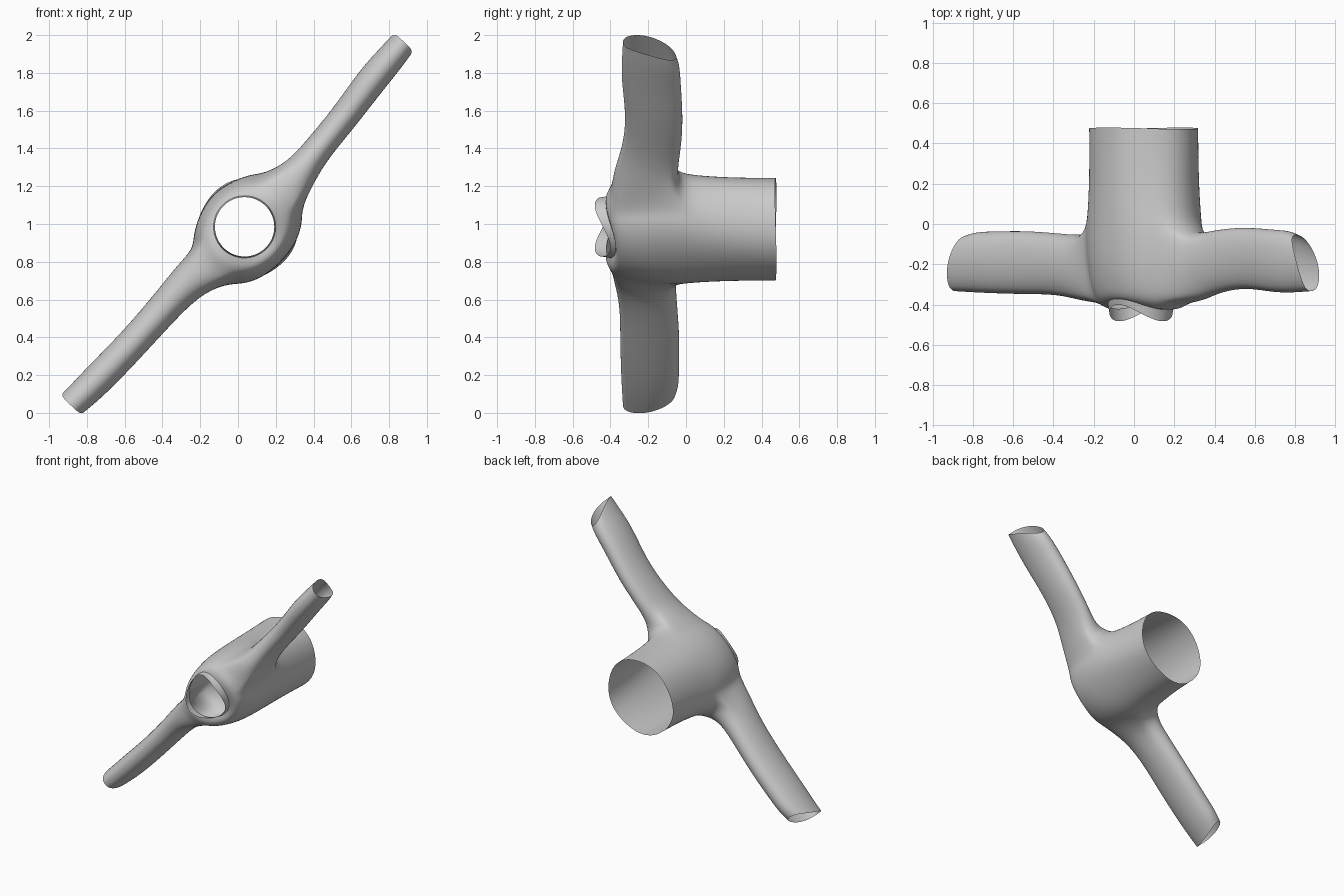
import bpy, bmesh, math
from mathutils import Vector

if "Cube" in bpy.data.objects:
    bpy.data.objects.remove(bpy.data.objects["Cube"])

N = 32                                   # segments round the torso
U = Vector((0.69, 0, 0.725)).normalized()    # along the sleeves
V = Vector((-U.z, 0, U.x))                   # across the cloth
C = Vector((0.05, 0, 0.975))                 # torso axis
NECK = Vector((0.035, 0, 0.985))             # neckline axis


def ring(bm, y, a, b, saddle=0.0, wave=0.0, centre=C):
    verts = []
    for i in range(N):
        t = 2 * math.pi * i / N
        w = 1 + wave * math.sin(5 * t + 3 * y)
        p = centre + U * (a * w * math.cos(t)) + V * (b * w * math.sin(t))
        p.y = y - saddle * math.cos(2 * t)
        verts.append(bm.verts.new(p))
    return verts


def skin(bm, r0, r1, skip=()):
    n = len(r0)
    for i in range(n):
        if i not in skip:
            j = (i + 1) % n
            bm.faces.new((r0[i], r0[j], r1[j], r1[i]))


def finish(bm, name):
    bmesh.ops.recalc_face_normals(bm, faces=bm.faces)
    me = bpy.data.meshes.new(name)
    bm.to_mesh(me)
    bm.free()
    ob = bpy.data.objects.new(name, me)
    bpy.context.collection.objects.link(ob)
    for p in me.polygons:
        p.use_smooth = True
    sub = ob.modifiers.new("smooth", 'SUBSURF')
    sub.levels = sub.render_levels = 2
    return ob


# Torso: open tube from hem to neckline, with an opening each side for a sleeve
bm = bmesh.new()
levels = [  # y, half width along sleeves, half depth, saddle, waviness
    (0.475, 0.284, 0.261, 0.004, 0.012),
    (0.30, 0.288, 0.256, 0, 0.012),
    (0.10, 0.302, 0.254, 0, 0.012),
    (-0.03, 0.328, 0.252, 0, 0.010),
    (-0.11, 0.328, 0.249, 0, 0.008),
    (-0.20, 0.320, 0.243, 0, 0.006),
    (-0.29, 0.305, 0.228, 0.006, 0),
    (-0.372, 0.275, 0.208, 0.022, 0),
    (-0.400, 0.218, 0.185, 0.028, 0),
    (-0.398, 0.166, 0.163, 0.027, 0, NECK),
]
rings = [ring(bm, *lv) for lv in levels]
LO, HI, HALF = 3, 7, 3
holes = [[(c + k) % N for k in range(-HALF, HALF + 1)] for c in (0, N // 2)]
openings = set(holes[0][:-1] + holes[1][:-1])
for k in range(len(rings) - 1):
    skin(bm, rings[k], rings[k + 1], openings if LO <= k < HI else ())


# Sleeves: grown out of the torso openings
def sleeve(idx, stations, sign, slant):
    loop = [rings[LO][i] for i in idx]
    loop += [rings[k][idx[-1]] for k in range(LO + 1, HI)]
    loop += [rings[HI][i] for i in reversed(idx)]
    loop += [rings[k][idx[0]] for k in range(HI - 1, LO, -1)]
    angles = []
    for v in loop:
        t = (v.co - C).dot(V)
        angles.append(math.atan2((v.co.y + 0.2) / 0.17, t / 0.135))
    prev = loop
    for s, (x, z, half, y0, y1) in enumerate(stations):
        new = []
        pull = slant * (s / (len(stations) - 1)) ** 2
        for a in angles:
            c, sn = math.cos(a), math.sin(a)
            p = Vector((x, 0, z)) + V * (half * math.copysign(abs(c) ** 0.9, c))
            p.y = (y0 + y1) / 2 + (y1 - y0) / 2 * sn
            p -= U * (sign * pull * ((sn + 1) / 2) ** 2)
            new.append(bm.verts.new(p))
        skin(bm, prev, new)
        prev = new


sleeve(holes[0], [  # x, z, half thickness, y range
    (0.335, 1.275, 0.092, -0.385, -0.045),
    (0.42, 1.395, 0.078, -0.34, -0.025),
    (0.56, 1.56, 0.078, -0.315, -0.012),
    (0.71, 1.765, 0.085, -0.345, -0.025),
    (0.815, 1.885, 0.08, -0.34, -0.03),
    (0.88, 1.963, 0.074, -0.335, -0.05)], 1, 0.11)
sleeve(holes[1], [
    (-0.25, 0.71, 0.105, -0.385, -0.055),
    (-0.37, 0.58, 0.09, -0.35, -0.045),
    (-0.55, 0.375, 0.085, -0.35, -0.03),
    (-0.71, 0.21, 0.088, -0.345, -0.035),
    (-0.81, 0.11, 0.084, -0.34, -0.035),
    (-0.885, 0.04, 0.078, -0.335, -0.055)], -1, 0.08)
finish(bm, "shirt_body")

# Collar: standing band that rises at the shoulders and dips front and back
bm = bmesh.new()
bands = [ring(bm, y, r, r, s, 0, NECK) for y, r, s in
         ((-0.395, 0.166, 0.027), (-0.418, 0.162, 0.034), (-0.442, 0.158, 0.042))]
for r0, r1 in zip(bands, bands[1:]):
    skin(bm, r0, r1)
finish(bm, "collar")
